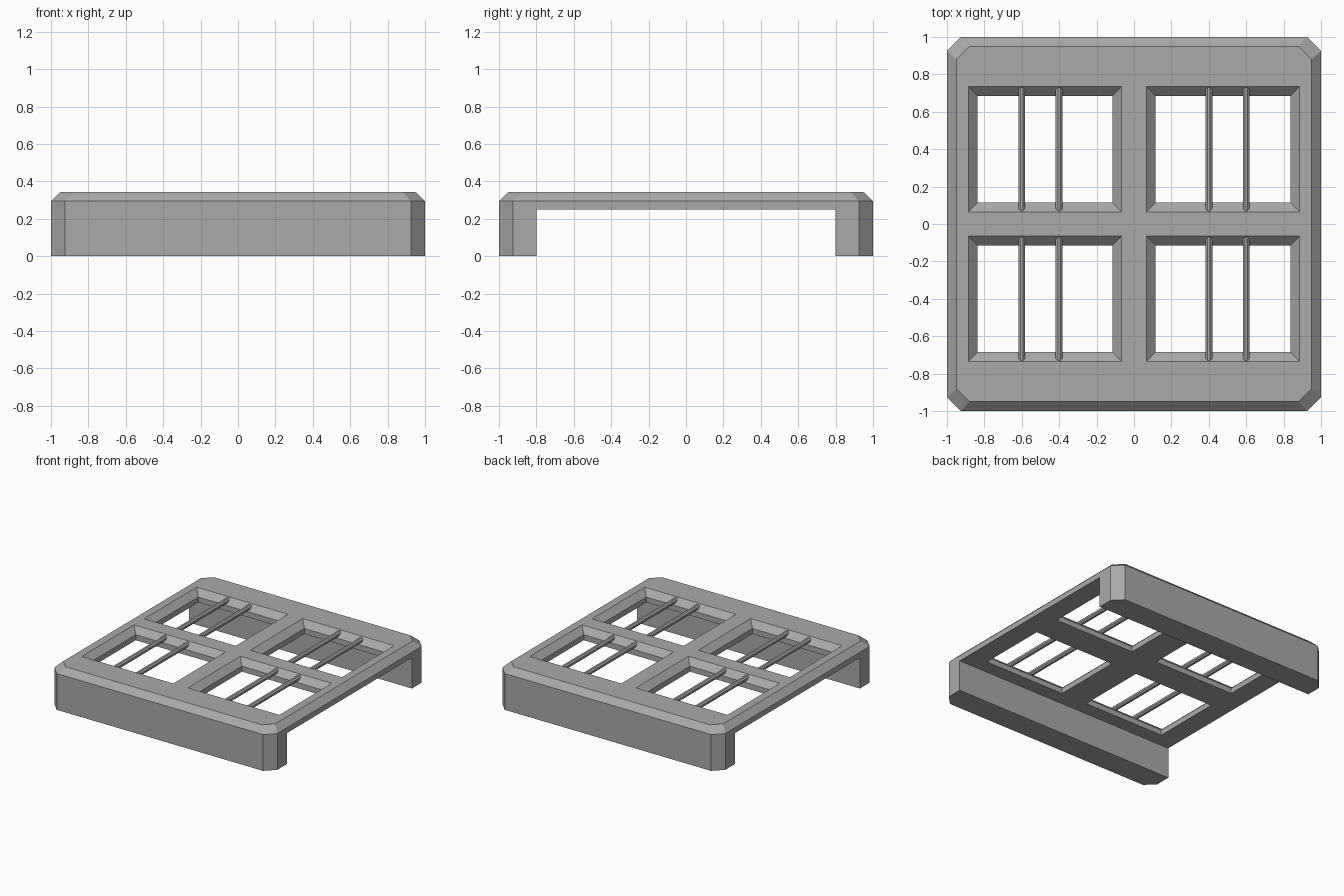
import bpy
import bmesh
from math import radians
from mathutils import Matrix

if "Cube" in bpy.data.objects:
    bpy.data.objects.remove(bpy.data.objects["Cube"], do_unlink=True)

# Key sizes
TOP, SHOULDER, UNDERSIDE = 0.342, 0.294, 0.25
BEVEL = 0.05

grey = bpy.data.materials.new("plain_grey")
grey.use_nodes = True
colour = (0.4, 0.4, 0.4, 1)
grey.diffuse_color = colour
grey.node_tree.nodes["Principled BSDF"].inputs["Base Color"].default_value = colour


def add_object(name, bm):
    bmesh.ops.recalc_face_normals(bm, faces=bm.faces)
    mesh = bpy.data.meshes.new(name)
    bm.to_mesh(mesh)
    bm.free()
    mesh.materials.append(grey)
    obj = bpy.data.objects.new(name, mesh)
    bpy.context.collection.objects.link(obj)
    return obj


def octagon(half, cut):
    a, b = half, half - cut
    return [(a, -b), (a, b), (b, a), (-b, a), (-a, b), (-a, -b), (-b, -a), (b, -a)]


def rectangle(cx, cy, hx, hy):
    return [(cx + sx * hx, cy + sy * hy) for sx, sy in ((-1, -1), (1, -1), (1, 1), (-1, 1))]


def loft(bm, sections):
    """Stack (outline, z) sections into a closed solid."""
    rings = [[bm.verts.new((x, y, z)) for x, y in outline] for outline, z in sections]
    bm.faces.new(rings[0][::-1])
    bm.faces.new(rings[-1])
    for low, high in zip(rings, rings[1:]):
        for i in range(len(low)):
            j = (i + 1) % len(low)
            bm.faces.new((low[i], low[j], high[j], high[i]))


# Frame blank: clipped corners and a sloped upper rim
bm = bmesh.new()
loft(bm, [(octagon(1, 0.075), 0), (octagon(1, 0.075), SHOULDER),
          (octagon(1 - BEVEL, 0.07), TOP)])
frame = add_object("frame", bm)

# Underside cutter leaves a wall at the front and back
bm = bmesh.new()
channel = rectangle(0, 0, 1.2, 0.8)
loft(bm, [(channel, -0.1), (channel, UNDERSIDE)])
underside_cutter = add_object("underside_cutter", bm)

# Four window cutters, flared at the top
bm = bmesh.new()
for sx in (-1, 1):
    for sy in (-1, 1):
        cx, cy, hx, hy = sx * 0.476, sy * 0.4, 0.36, 0.285
        inner = rectangle(cx, cy, hx, hy)
        flare = BEVEL * 1.4
        outer = rectangle(cx, cy, hx + flare, hy + flare)
        loft(bm, [(inner, 0.1), (inner, SHOULDER),
                  (outer, SHOULDER + (TOP - SHOULDER) * 1.4)])
window_cutter = add_object("window_cutter", bm)

# Cut the frame, then discard the cutters
for cutter in (underside_cutter, window_cutter):
    cutter.hide_render = True
    mod = frame.modifiers.new(cutter.name, "BOOLEAN")
    mod.operation = "DIFFERENCE"
    mod.solver = "EXACT"
    mod.object = cutter
bpy.context.view_layer.update()
cut = frame.evaluated_get(bpy.context.evaluated_depsgraph_get())
mesh = bpy.data.meshes.new_from_object(cut)
frame.modifiers.clear()
frame.data = mesh
for cutter in (underside_cutter, window_cutter):
    bpy.data.objects.remove(cutter, do_unlink=True)

# Thin round bars across the windows
for side, sx in (("right", -1), ("left", 1)):
    for place, x in (("inner", 0.4), ("outer", 0.6)):
        bm = bmesh.new()
        turn = Matrix.Rotation(radians(90), 4, "X") @ Matrix.Rotation(radians(22.5), 4, "Z")
        bmesh.ops.create_cone(bm, cap_ends=True, segments=8, radius1=0.02, radius2=0.02,
                              depth=1.5, matrix=Matrix.Translation((sx * x, 0, 0.318)) @ turn)
        add_object(f"{side}_{place}_bar", bm)
